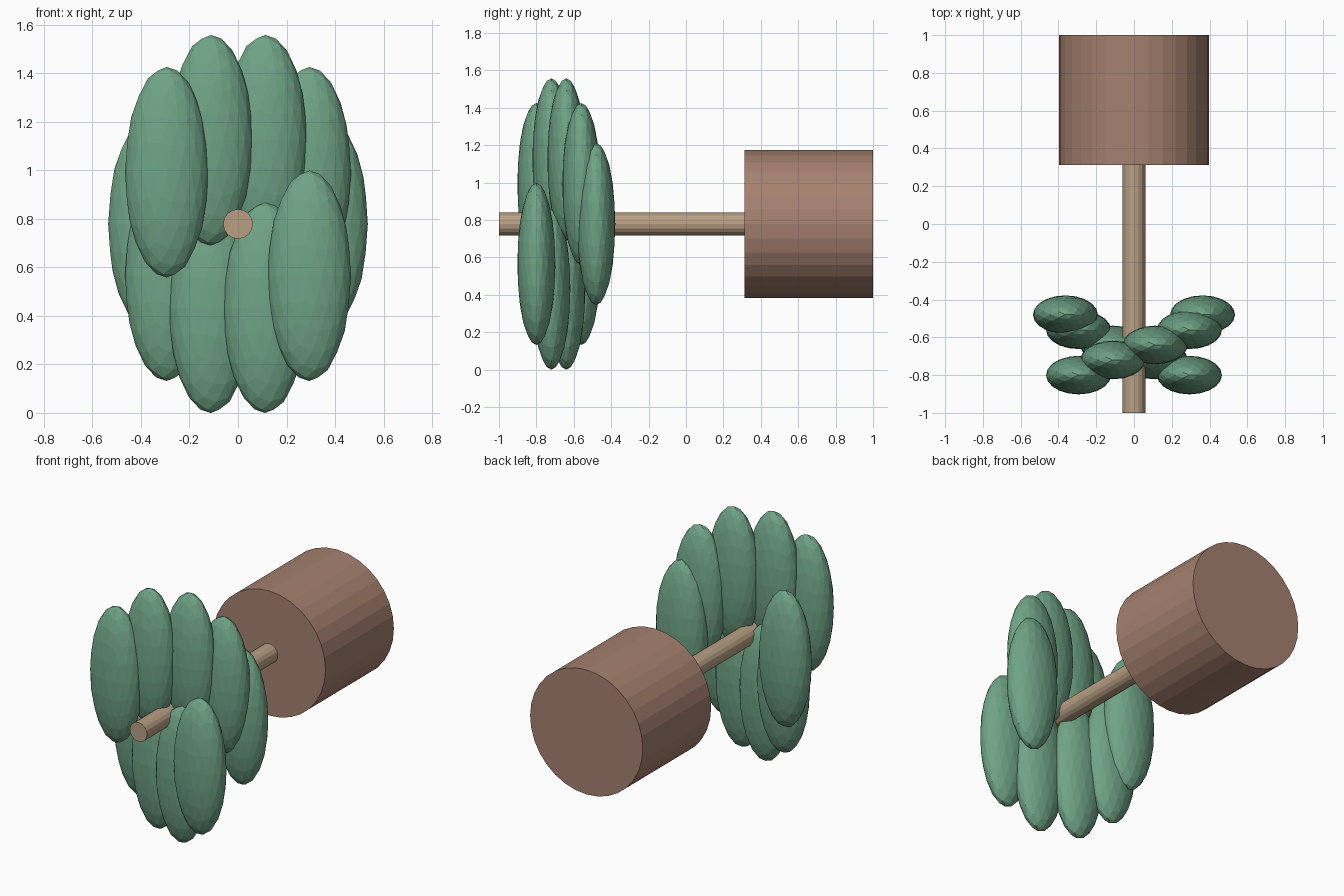
import bpy, math

if "Cube" in bpy.data.objects:
    bpy.data.objects.remove(bpy.data.objects["Cube"])

AXIS_Z = 0.7785  # height of the pot and stem axis


def material(name, rgb):
    m = bpy.data.materials.new(name)
    m.diffuse_color = (*rgb, 1.0)
    m.use_nodes = True
    m.node_tree.nodes["Principled BSDF"].inputs["Base Color"].default_value = m.diffuse_color
    return m


def finish(name, mat):
    obj = bpy.context.object
    obj.name = name
    obj.data.materials.append(mat)
    return obj


def rod(name, radius, y0, y1, sides, mat):
    """Closed cylinder lying along the y axis."""
    bpy.ops.mesh.primitive_cylinder_add(
        vertices=sides, radius=radius, depth=y1 - y0,
        location=(0, (y0 + y1) / 2, AXIS_Z), rotation=(math.pi / 2, 0, 0))
    return finish(name, mat)


clay = material("clay", (0.38, 0.22, 0.16))
wood = material("wood", (0.48, 0.35, 0.23))
green = material("leaf_green", (0.16, 0.37, 0.24))

# Pot and stem, tipped over so they lie along y
rod("pot", 0.396, 0.313, 1.0, 32, clay)
rod("stem", 0.061, -1.0, 0.32, 16, wood)

# Ten upright leaves round the stem, stepping forward in two runs of five
for i in range(10):
    a = math.radians(36 * i)
    bpy.ops.mesh.primitive_ico_sphere_add(
        subdivisions=3, radius=1.0,
        location=(0.363 * math.cos(a), -0.48 - 0.08 * (i % 5),
                  AXIS_Z + 0.363 * math.sin(a)))
    leaf = finish(f"leaf_{i + 1}", green)
    leaf.scale = (0.172, 0.102, 0.4335)
